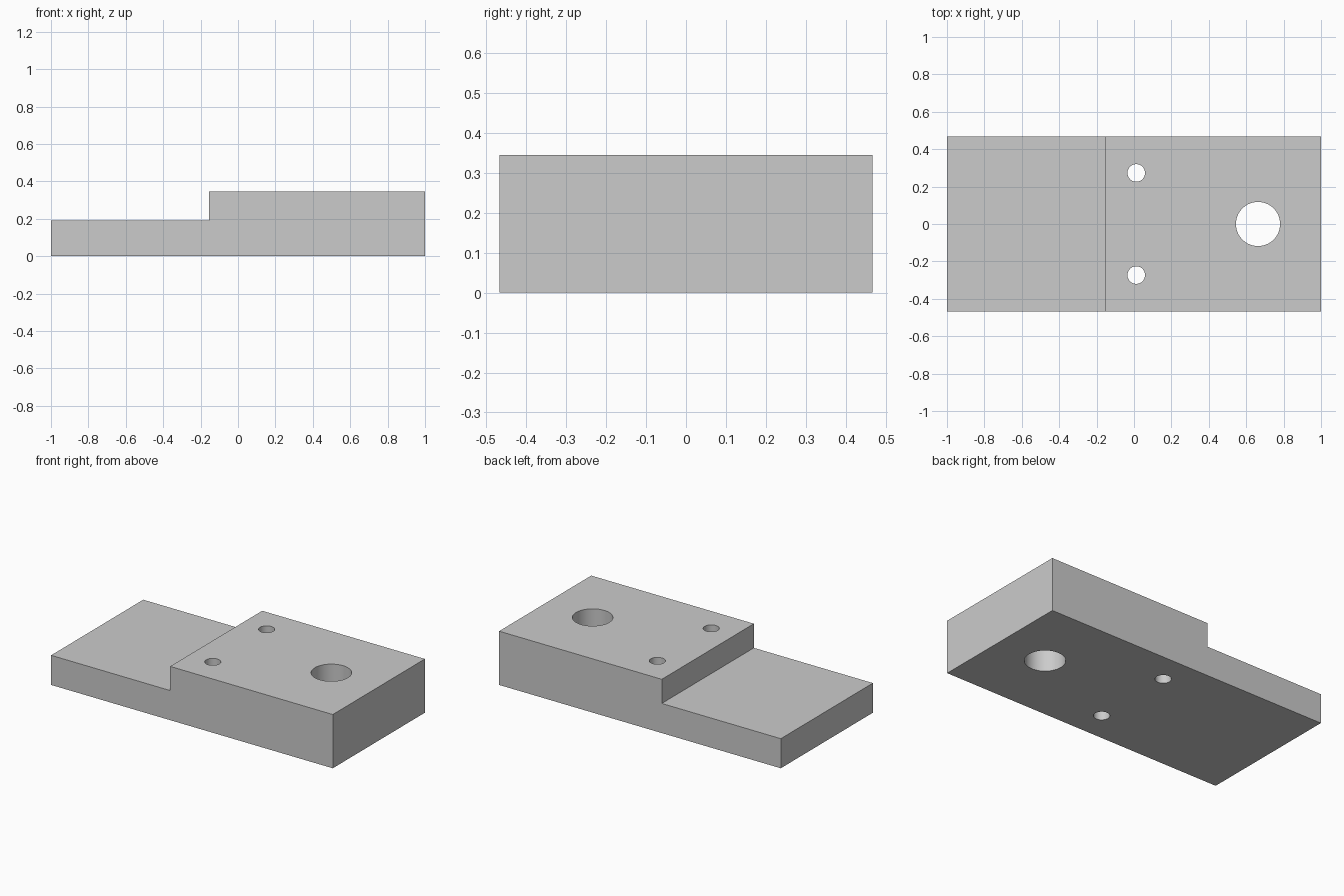
import bpy
import bmesh

HALF_DEPTH = 0.467
HEIGHT = 0.345
STEP_X, STEP_Z = -0.155, 0.19

default = bpy.data.objects.get("Cube")
if default:
    bpy.data.objects.remove(default, do_unlink=True)

# Single grey material
grey = bpy.data.materials.new("light_grey")
grey.use_nodes = True
colour = (0.6, 0.6, 0.6, 1)
grey.diffuse_color = colour
grey.node_tree.nodes["Principled BSDF"].inputs["Base Color"].default_value = colour

# Stepped block: side profile extruded through the depth
profile = [(-1, 0), (1, 0), (1, HEIGHT), (STEP_X, HEIGHT), (STEP_X, STEP_Z), (-1, STEP_Z)]
bm = bmesh.new()
face = bm.faces.new([bm.verts.new((x, -HALF_DEPTH, z)) for x, z in profile])
extruded = bmesh.ops.extrude_face_region(bm, geom=[face])["geom"]
bmesh.ops.translate(bm, vec=(0, 2 * HALF_DEPTH, 0),
                    verts=[v for v in extruded if isinstance(v, bmesh.types.BMVert)])
bmesh.ops.recalc_face_normals(bm, faces=bm.faces)
mesh = bpy.data.meshes.new("stepped_block")
bm.to_mesh(mesh)
bm.free()
mesh.materials.append(grey)
block = bpy.data.objects.new("stepped_block", mesh)
bpy.context.collection.objects.link(block)


def drill(name, x, y, radius):
    """Cut a round through hole in the block."""
    bpy.ops.mesh.primitive_cylinder_add(vertices=64, radius=radius, depth=1,
                                        location=(x, y, HEIGHT / 2))
    cutter = bpy.context.object
    cutter.name = name
    cutter.hide_render = True
    cutter.data.materials.append(grey)
    bpy.context.view_layer.objects.active = block
    mod = block.modifiers.new(name, "BOOLEAN")
    mod.operation = "DIFFERENCE"
    mod.solver = "EXACT"
    mod.object = cutter
    bpy.ops.object.modifier_apply(modifier=mod.name)
    bpy.data.objects.remove(cutter, do_unlink=True)


# One large hole and a pair of small ones
drill("large_hole", 0.663, 0, 0.118)
for side, sign in (("front", -1), ("back", 1)):
    drill(side + "_small_hole", 0.012, sign * 0.273, 0.047)

# Smooth hole walls, crisp block edges
bpy.ops.object.select_all(action="DESELECT")
block.select_set(True)
bpy.context.view_layer.objects.active = block
bpy.ops.object.shade_smooth_by_angle(angle=0.5)
